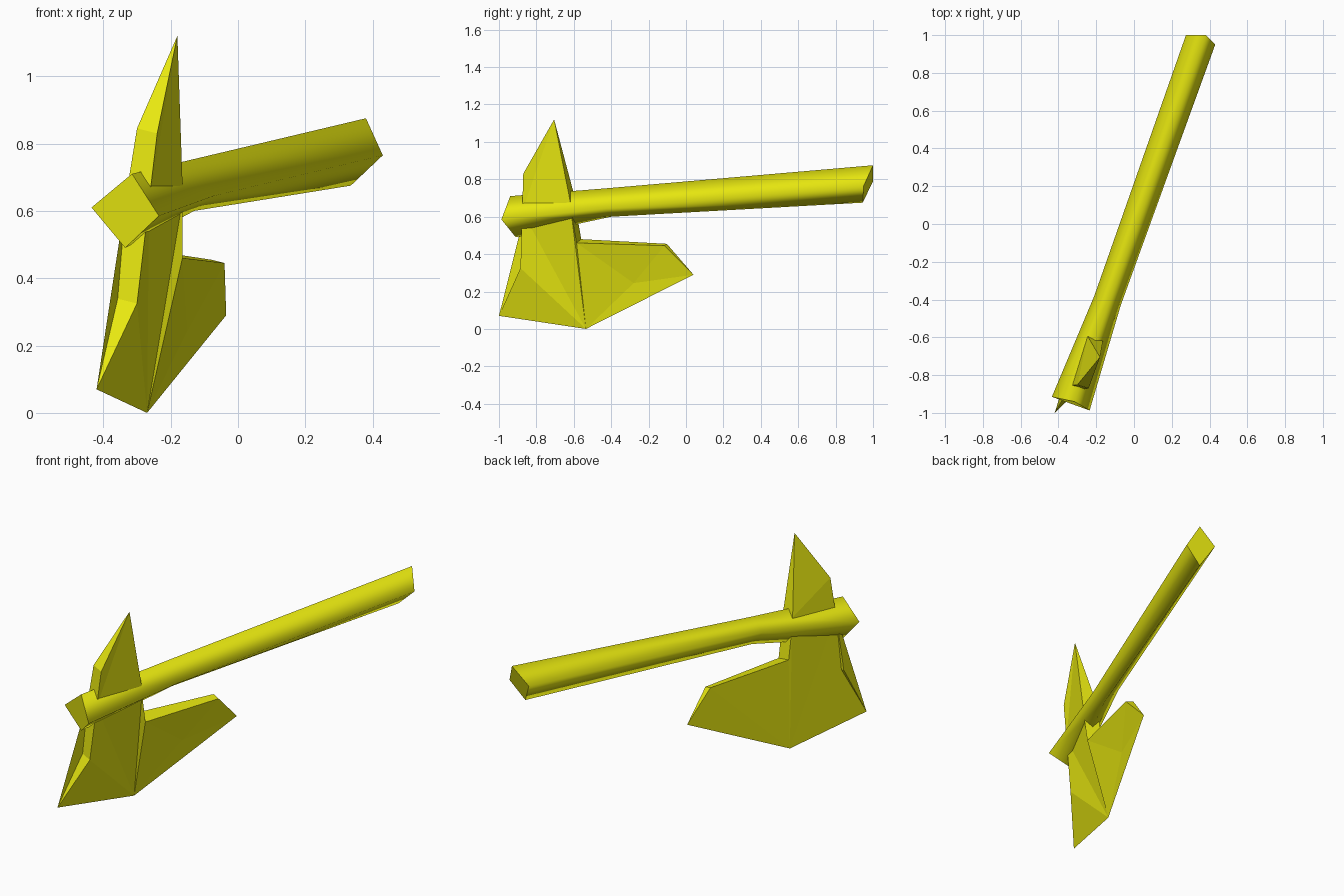
import bpy, bmesh
from mathutils import Vector

if "Cube" in bpy.data.objects:
    bpy.data.objects.remove(bpy.data.objects["Cube"])

yellow = bpy.data.materials.new("yellow")
yellow.diffuse_color = (0.8, 0.8, 0.005, 1)
yellow.use_nodes = True
yellow.node_tree.nodes["Principled BSDF"].inputs["Base Color"].default_value = yellow.diffuse_color

# Direction and width of the head's thickness
THICK = Vector((-0.08, 0.025, 0.02))


def finish(name, bm):
    bmesh.ops.recalc_face_normals(bm, faces=bm.faces[:])
    mesh = bpy.data.meshes.new(name)
    bm.to_mesh(mesh)
    bm.free()
    mesh.materials.append(yellow)
    obj = bpy.data.objects.new(name, mesh)
    bpy.context.collection.objects.link(obj)
    return obj


def wedge_plate(name, outline):
    """Plate from (point, thickness) pairs; zero thickness gives a sharp edge."""
    bm = bmesh.new()
    right = [bm.verts.new(p) for p, k in outline]
    left = [bm.verts.new(Vector(p) + THICK * k) if k else v
            for (p, k), v in zip(outline, right)]
    sides = [bm.faces.new(right), bm.faces.new(left[::-1])]
    n = len(outline)
    for i in range(n):
        j = (i + 1) % n
        rim = list(dict.fromkeys((right[i], left[i], left[j], right[j])))
        if len(rim) > 2:
            bm.faces.new(rim)
    bmesh.ops.triangulate(bm, faces=sides)
    return finish(name, bm)


# Socket points where blade and spike meet inside the handle
socket_front = ((-0.264, -0.876, 0.63), 0.85)
socket_back = ((-0.165, -0.615, 0.63), 1)

# Bearded blade with a sharp lower edge
wedge_plate("blade", [
    socket_front,
    ((-0.30, -0.885, 0.325), 0.95),
    ((-0.42, -1.0, 0.07), 0),
    ((-0.27, -0.535, 0.0), 0),
    ((-0.15, -0.28, 0.245), 0),
    ((-0.035, 0.04, 0.29), 0),
    ((-0.04, -0.115, 0.445), 0.5),
    ((-0.165, -0.585, 0.46), 1),
    socket_back,
])

# Spike tapering to a point above the handle
wedge_plate("spike", [
    socket_front,
    socket_back,
    ((-0.165, -0.62, 0.685), 1),
    ((-0.18, -0.705, 1.12), 0),
    ((-0.24, -0.87, 0.83), 0.75),
])

# Bent four-sided handle: rings ordered left, top, right, bottom
rings = [
    [(-0.435, -0.915, 0.61), (-0.315, -0.94, 0.71),
     (-0.235, -0.987, 0.585), (-0.335, -0.91, 0.49)],
    [(-0.21, -0.38, 0.695), (-0.13, -0.40, 0.754),
     (-0.07, -0.43, 0.645), (-0.13, -0.40, 0.60)],
    [(0.275, 1.0, 0.79), (0.38, 1.0, 0.875),
     (0.43, 0.95, 0.765), (0.335, 0.945, 0.675)],
]
bm = bmesh.new()
loops = [[bm.verts.new(p) for p in ring] for ring in rings]
for a, b in zip(loops, loops[1:]):
    for i in range(4):
        j = (i + 1) % 4
        bm.faces.new((a[i], a[j], b[j], b[i])).smooth = True
# Flat end caps with hard edges
for end in (loops[0], loops[-1]):
    cap = bm.faces.new(end)
    for edge in cap.edges:
        edge.smooth = False
finish("handle", bm)
